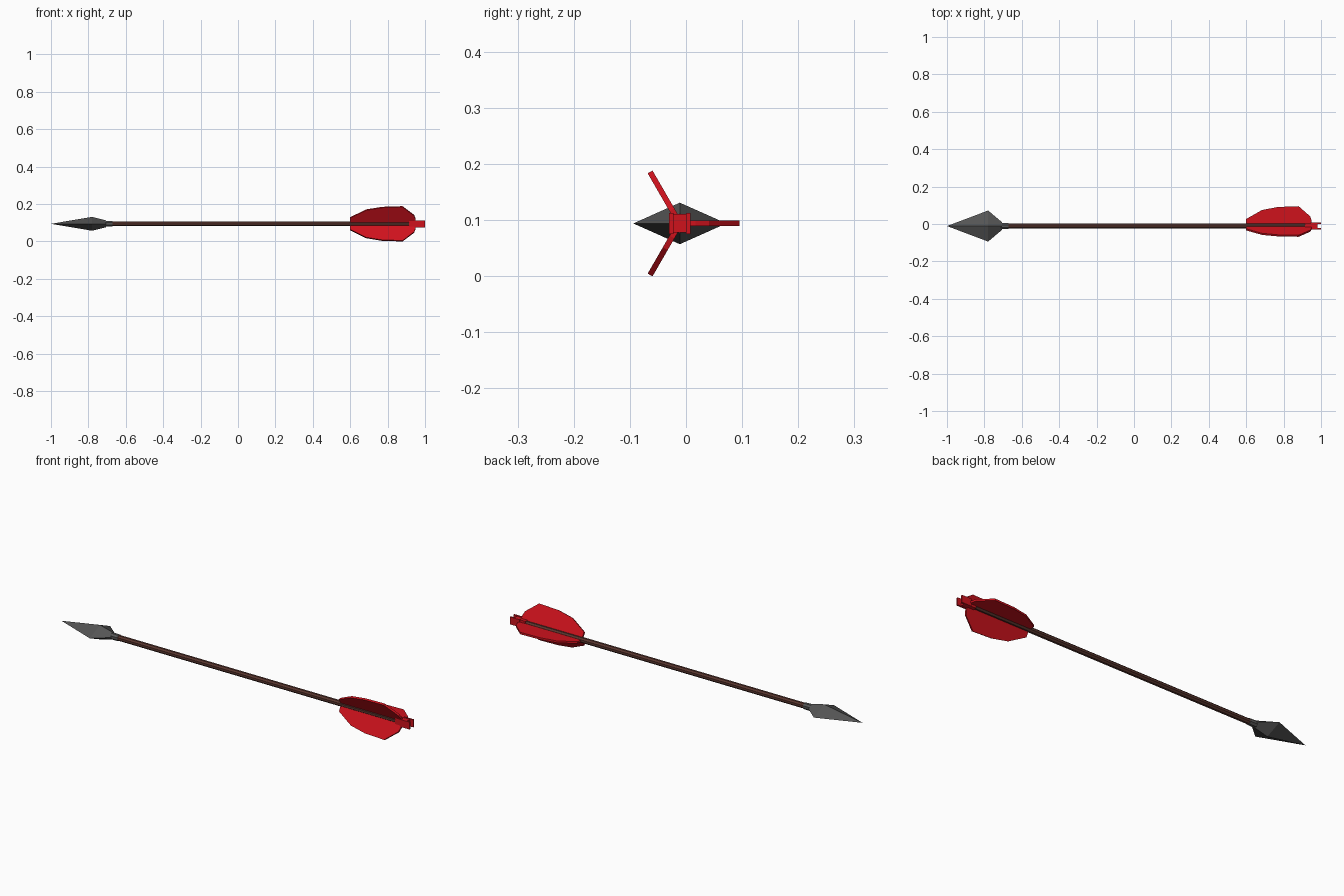
import bpy, bmesh
from math import cos, sin, pi
from mathutils import Matrix, Vector

if "Cube" in bpy.data.objects:
    bpy.data.objects.remove(bpy.data.objects["Cube"])

CENTRE = Vector((0, -0.011, 0.094))   # arrow axis


def material(name, rgb):
    m = bpy.data.materials.new(name)
    m.diffuse_color = (*rgb, 1)
    m.use_nodes = True
    m.node_tree.nodes["Principled BSDF"].inputs["Base Color"].default_value = m.diffuse_color
    return m


RED = material("red", (0.62, 0.006, 0.012))
WOOD = material("wood", (0.10, 0.036, 0.027))
IRON = material("iron", (0.09, 0.09, 0.09))


def finish(name, bm, mat):
    bmesh.ops.recalc_face_normals(bm, faces=bm.faces)
    me = bpy.data.meshes.new(name)
    bm.to_mesh(me)
    bm.free()
    me.materials.append(mat)
    ob = bpy.data.objects.new(name, me)
    ob.location = CENTRE
    bpy.context.collection.objects.link(ob)
    return ob


def loft(name, sections, sides, mat, phase=0.0):
    """Skin rings (x, y radius, z radius) along x; zero radius makes a point."""
    bm = bmesh.new()
    rings = []
    for x, ry, rz in sections:
        if ry == 0:
            rings.append([bm.verts.new((x, 0, 0))] * sides)
        else:
            angles = [2 * pi * i / sides + phase for i in range(sides)]
            rings.append([bm.verts.new((x, ry * cos(a), rz * sin(a))) for a in angles])
    for a, b in zip(rings, rings[1:]):
        for i in range(sides):
            j = (i + 1) % sides
            quad = [a[i], a[j], b[j], b[i]]
            bm.faces.new(list(dict.fromkeys(quad)))
    for r in (rings[0], rings[-1]):
        if r[0] is not r[1]:
            bm.faces.new(r)
    return finish(name, bm, mat)


def boxes(name, extents, mat):
    bm = bmesh.new()
    for lo, hi in extents:
        lo, hi = Vector(lo), Vector(hi)
        bmesh.ops.create_cube(bm, size=1, matrix=Matrix.Translation((lo + hi) / 2)
                              @ Matrix.Diagonal((*(hi - lo), 1)))
    return finish(name, bm, mat)


# Wooden shaft
loft("shaft", [(-0.69, 0.014, 0.014), (0.94, 0.014, 0.014)], 8, WOOD, pi / 8)

# Diamond-section arrowhead and its socket
loft("arrowhead", [(-1, 0, 0), (-0.78, 0.083, 0.037), (-0.705, 0.02, 0.018)], 4, IRON)
loft("socket", [(-0.73, 0.014, 0.013), (-0.705, 0.018, 0.017), (-0.67, 0.017, 0.016)],
     8, IRON, pi / 8)

# Three feather vanes around the shaft
OUTLINE = [(0.60, 0.008), (0.60, 0.038), (0.685, 0.086), (0.77, 0.102),
           (0.88, 0.106), (0.942, 0.052), (0.95, 0.028), (0.95, 0.008)]
for k in range(3):
    bm = bmesh.new()
    face = bm.faces.new([bm.verts.new((x, r, -0.005)) for x, r in OUTLINE])
    ext = bmesh.ops.extrude_face_region(bm, geom=[face])
    bmesh.ops.translate(bm, vec=(0, 0, 0.01),
                        verts=[g for g in ext["geom"] if isinstance(g, bmesh.types.BMVert)])
    bmesh.ops.rotate(bm, verts=bm.verts, matrix=Matrix.Rotation(2 * pi * k / 3, 3, 'X'))
    finish(f"vane_{k + 1}", bm, RED)

# Nock: block with two prongs
boxes("nock", [((0.915, -0.0145, -0.0165), (0.98, 0.0145, 0.0165)),
               ((0.945, 0.011, -0.019), (1.0, 0.019, 0.019)),
               ((0.945, -0.019, -0.019), (1.0, -0.011, 0.019))], RED)
